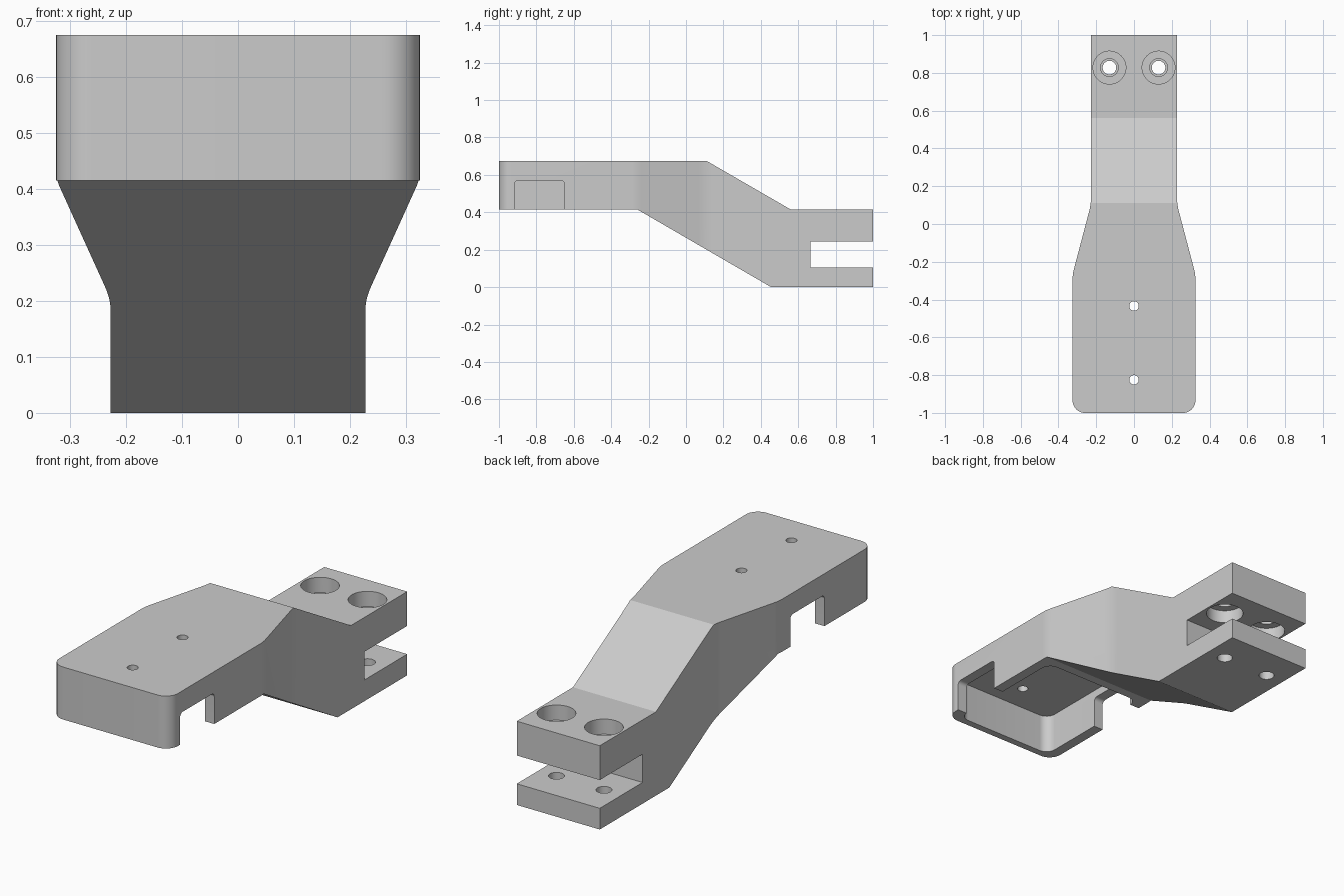
import bpy, bmesh
from math import pi, cos, sin
from mathutils import Vector

if "Cube" in bpy.data.objects:
    bpy.data.objects.remove(bpy.data.objects["Cube"], do_unlink=True)

grey = bpy.data.materials.new("plain grey")
grey.use_nodes = True
colour = (0.6, 0.6, 0.6, 1)
grey.diffuse_color = colour
grey.node_tree.nodes["Principled BSDF"].inputs["Base Color"].default_value = colour


def rounded(corners, steps=8):
    """Outline from (u, v, radius) corners, each blended by a tangent arc."""
    pts = []
    for i, (u, v, r) in enumerate(corners):
        p = Vector((u, v))
        if r == 0:
            pts.append(p)
            continue
        a = (Vector(corners[i - 1][:2]) - p).normalized()
        b = (Vector(corners[(i + 1) % len(corners)][:2]) - p).normalized()
        half = a.angle(b) / 2
        centre = p + (a + b).normalized() * (r / sin(half))
        tangent = r * cos(half) / sin(half)
        start, end = p + a * tangent - centre, p + b * tangent - centre
        for k in range(steps + 1):
            spoke = start.lerp(end, k / steps).normalized()
            pts.append(centre + spoke * r)
    return pts


def prism(name, outline, axis, lo, hi):
    """Extrude a yz outline along x, or an xy outline along z."""
    def place(p, h):
        return (h, p[0], p[1]) if axis == "x" else (p[0], p[1], h)
    bm = bmesh.new()
    low = [bm.verts.new(place(p, lo)) for p in outline]
    high = [bm.verts.new(place(p, hi)) for p in outline]
    bm.faces.new(low)
    bm.faces.new(high)
    for i in range(len(low)):
        bm.faces.new((low[i - 1], low[i], high[i], high[i - 1]))
    bmesh.ops.recalc_face_normals(bm, faces=bm.faces)
    mesh = bpy.data.meshes.new(name)
    bm.to_mesh(mesh)
    bm.free()
    mesh.materials.append(grey)
    ob = bpy.data.objects.new(name, mesh)
    bpy.context.collection.objects.link(ob)
    return ob


def box(u0, u1, v0, v1, r=0):
    return rounded([(u0, v0, r), (u1, v0, r), (u1, v1, r), (u0, v1, r)])


def drill(x, y, r, lo, hi, n=48):
    ring = [(x + r * cos(2 * pi * k / n), y + r * sin(2 * pi * k / n)) for k in range(n)]
    return prism("hole_cutter", ring, "z", lo, hi)


def combine(target, cutter, operation="DIFFERENCE"):
    mod = target.modifiers.new(cutter.name, "BOOLEAN")
    mod.object, mod.operation, mod.solver = cutter, operation, "EXACT"
    bpy.context.view_layer.objects.active = target
    bpy.context.view_layer.update()
    bpy.ops.object.modifier_apply(modifier=mod.name)
    bpy.data.objects.remove(cutter, do_unlink=True)


# Body: plan outline crossed with the cranked side profile
half_plan = [(0.325, -1, 0.065), (0.325, -0.265, 0.2), (0.2275, 0.105, 0.3), (0.2275, 1, 0)]
plan = half_plan + [(-x, y, r) for x, y, r in reversed(half_plan)]
body = prism("offset_bracket", rounded(plan), "z", -0.2, 0.9)
side = [(-1.2, 0.415), (-0.26, 0.415), (0.455, 0), (1.2, 0),
        (1.2, 0.415), (0.56, 0.415), (0.11, 0.675), (-1.2, 0.675)]
combine(body, prism("side_profile", side, "x", -0.6, 0.6), "INTERSECT")

# Fork slot at the back
combine(body, prism("slot_cutter", box(0.665, 1.2, 0.105, 0.245), "x", -0.6, 0.6))

# Underside pocket with one staggered, lower notch through each side wall
combine(body, prism("pocket_cutter", box(-0.273, 0.273, -0.965, -0.305, 0.05), "z", 0.2, 0.61))
for y0, y1, x0, x1 in ((-0.917, -0.65, 0.2, 0.5), (-0.62, -0.353, -0.5, -0.2)):
    notch = rounded([(y0, 0.3, 0), (y1, 0.3, 0), (y1, 0.57, 0.02), (y0, 0.57, 0.02)])
    combine(body, prism("notch_cutter", notch, "x", x0, x1))

# Small screw holes in the front pad
for y in (-0.434, -0.825):
    combine(body, drill(0, y, 0.025, 0.5, 0.8))

# Fork bolt holes, counterbored from both faces of the upper plate
for x in (-0.13, 0.13):
    combine(body, drill(x, 0.828, 0.036, -0.1, 0.17))
    combine(body, drill(x, 0.828, 0.047, 0.2, 0.5))
    combine(body, drill(x, 0.828, 0.087, 0.34, 0.5))
    combine(body, drill(x, 0.828, 0.087, 0.2, 0.31))

bpy.ops.object.select_all(action="DESELECT")
body.select_set(True)
bpy.context.view_layer.objects.active = body
bpy.ops.object.shade_smooth_by_angle(angle=0.45)
